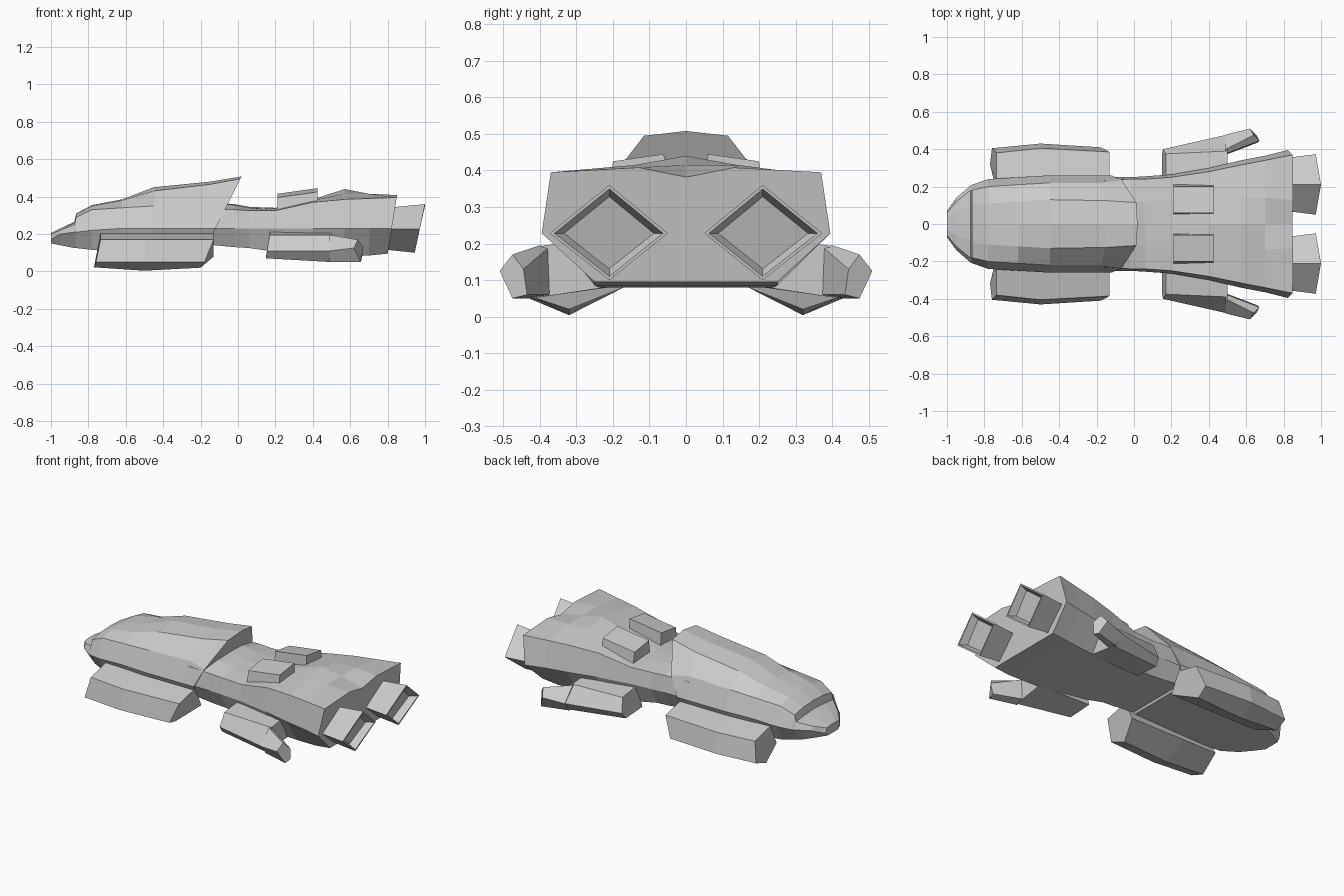
import bpy, bmesh
from mathutils import Vector

if "Cube" in bpy.data.objects:
    bpy.data.objects.remove(bpy.data.objects["Cube"])

grey = bpy.data.materials.new("hull grey")
grey.use_nodes = True
colour = (0.6, 0.6, 0.6, 1)
grey.diffuse_color = colour
grey.node_tree.nodes["Principled BSDF"].inputs["Base Color"].default_value = colour


def finish(name, bm):
    bmesh.ops.recalc_face_normals(bm, faces=bm.faces)
    mesh = bpy.data.meshes.new(name)
    bm.to_mesh(mesh)
    bm.free()
    mesh.materials.append(grey)
    obj = bpy.data.objects.new(name, mesh)
    bpy.context.collection.objects.link(obj)
    return obj


def loft(name, rings):
    """Join rings of points into a closed, capped body."""
    bm = bmesh.new()
    loops = [[bm.verts.new(p) for p in ring] for ring in rings]
    n = len(loops[0])
    for a, b in zip(loops, loops[1:]):
        for i in range(n):
            j = (i + 1) % n
            bm.faces.new((a[i], a[j], b[j], b[i]))
    bm.faces.new(loops[0])
    bm.faces.new(loops[-1])
    return finish(name, bm)


def pair(name, rings):
    """Make the same body on both sides."""
    for side, s in (("left", 1), ("right", -1)):
        # the nose points to -x, so the two sides differ in y
        loft(f"{name}_{'far' if s > 0 else 'near'}",
             [[(x, s * y, z) for x, y, z in ring] for ring in rings])


def hull_ring(x, skew, low, wide, shoulder, crest, top):
    """Symmetric hull section; skew leans it along x with height."""
    half = [low, wide, shoulder, crest]
    pts = half + [(0, top)] + [(-y, z) for y, z in reversed(half)]
    return [(x + skew * (z - 0.23), y, z) for y, z in pts]


# Forward hull with blunt nose, windscreen step and raked rear face
loft("forward_hull", [hull_ring(*r) for r in [
    (-1.0, 0, (.05, .15), (.07, .17), (.06, .20), (.03, .205), .205),
    (-.95, 0, (.09, .14), (.14, .20), (.12, .22), (.06, .23), .23),
    (-.875, 0, (.14, .125), (.205, .21), (.18, .25), (.09, .26), .265),
    (-.865, 0, (.145, .125), (.21, .21), (.18, .29), (.10, .305), .31),
    (-.78, 0, (.18, .115), (.24, .22), (.20, .33), (.11, .35), .355),
    (-.62, 0, (.20, .115), (.25, .23), (.21, .34), (.12, .38), .385),
    (-.45, 0, (.21, .12), (.26, .23), (.22, .35), (.13, .43), .45),
    (-.20, .2, (.21, .13), (.26, .23), (.22, .36), (.125, .465), .48),
    (-.12, .5, (.21, .13), (.26, .23), (.235, .34), (.115, .495), .508),
]])

# Aft hull widening to the engine block
loft("aft_hull", [hull_ring(*r) for r in [
    (-.18, 0, (.20, .145), (.25, .23), (.23, .33), (.12, .37), .37),
    (-.02, 0, (.20, .13), (.25, .23), (.24, .33), (.12, .355), .36),
    (.06, 0, (.20, .125), (.255, .23), (.24, .325), (.12, .34), .345),
    (.20, 0, (.22, .105), (.265, .23), (.25, .325), (.12, .335), .34),
    (.40, 0, (.23, .08), (.30, .23), (.28, .37), (.13, .38), .385),
    (.57, 0, (.24, .08), (.34, .23), (.315, .385), (.14, .415), .44),
    (.70, 0, (.25, .085), (.365, .23), (.34, .39), (.14, .415), .415),
    (.822, .16, (.25, .095), (.395, .228), (.37, .395), (.13, .408), .382),
]])

# Raised blocks on the back
pair("dorsal_block", [
    [(x, .05, .31), (x, .215, .31), (x, .20, z - .02), (x, .06, z)]
    for x, z in ((.21, .415), (.425, .445))])

# Side pods with a keeled underside
pair("side_pod", [
    [(x + lean, .17, .08), (x, .32, keel), (x + lean * .3, out, .05),
     (x + lean, out - .025, .17), (x + lean, .23, .205)]
    for x, lean, keel, out in (
        (-.77, .035, .022, .405), (-.50, 0, .004, .43), (-.20, .07, .02, .41))])

# Rear fins, a broad root running into a narrow swept blade
pair("fin_root", [
    [(.15, .21, .08), (.15, .37, .07), (.155, .40, .11), (.17, .375, .195), (.17, .22, .215)],
    [(.50, .22, .08), (.50, .42, .05), (.50, .478, .11), (.50, .39, .195), (.50, .25, .21)]])
pair("fin_blade", [
    [(.49, .37, .06), (.49, .43, .05), (.49, .478, .11), (.49, .40, .195), (.49, .375, .19)],
    [(.66, .435, .06), (.655, .475, .05), (.62, .51, .125), (.64, .475, .17), (.67, .445, .13)]])


# Diamond engine nozzles, flared and leaning, with shallow hollow ends
def nozzle(name, side):
    def diamond(x, size, lean):
        centre = Vector((x, side * .21, .228))
        return [centre + Vector((lean * dz, side * dy * size, dz * size))
                for dy, dz in ((0, .132), (.163, 0), (0, -.128), (-.16, 0))]
    bm = bmesh.new()
    loops = [[bm.verts.new(p) for p in diamond(*d)] for d in (
        (.78, .85, .16), (.972, 1, .21), (.972, .92, .21), (.93, .76, .21))]
    for a, b in zip(loops, loops[1:]):
        for i in range(4):
            j = (i + 1) % 4
            bm.faces.new((a[i], a[j], b[j], b[i]))
    bm.faces.new(loops[0])
    bm.faces.new(loops[-1])
    finish(name, bm)


nozzle("engine_nozzle_far", 1)
nozzle("engine_nozzle_near", -1)
